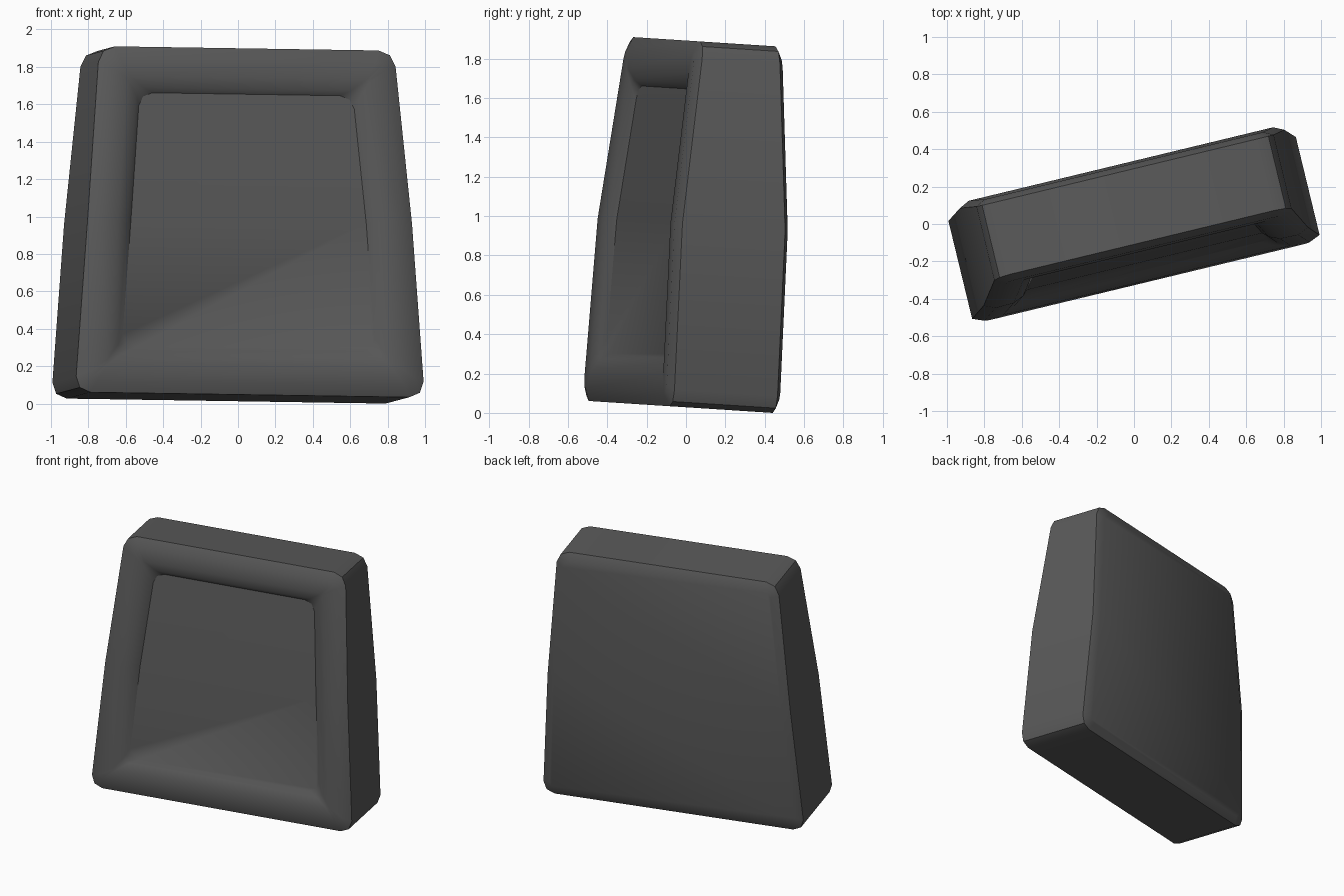
import bpy, bmesh, math
from mathutils import Matrix, Vector

if "Cube" in bpy.data.objects:
    bpy.data.objects.remove(bpy.data.objects["Cube"])

HALF_Z = 0.93


def lerp3(z, low, mid, top):
    """Value that changes linearly from bottom to middle to top."""
    t = z / HALF_Z
    return mid + (top - mid) * t if t > 0 else mid + (mid - low) * t


def half_width(z):
    return lerp3(z, 0.962, 0.892, 0.81)


def half_depth(z):
    return lerp3(z, 0.297, 0.296, 0.224)


def ring(inset, radius, side, sink):
    """Rounded trapezoid outline, inset from the body edge, following its bent face."""
    pts = []
    zt = HALF_Z - inset

    def corner(sx, sz, angles):
        for a in angles:
            z = sz * (zt - radius * (1 - math.sin(math.radians(a))))
            x = half_width(z) - inset - radius * (1 - math.cos(math.radians(a)))
            pts.append((sx * x, z))

    pts.append((half_width(0) - inset, 0))
    corner(1, 1, (0, 45, 90))
    corner(-1, 1, (90, 45, 0))
    pts.append((inset - half_width(0), 0))
    corner(-1, -1, (0, 45, 90))
    corner(1, -1, (90, 45, 0))
    return [Vector((x, side * (half_depth(z) - sink), z)) for x, z in pts]


# Outline steps from the back face, round the sides, to the recessed front panel
steps = [
    (0.055, 0.05, 1, 0.0),      # back face
    (0.0, 0.085, 1, 0.027),     # side, back edge
    (0.0, 0.085, -1, 0.027),    # side, front edge
    (0.06, 0.05, -1, 0.0),      # frame crest, outer
    (0.16, 0.015, -1, 0.003),   # frame crest, inner
    (0.218, 0.04, -1, 0.028),   # sloped lip
    (0.245, 0.07, -1, 0.055),   # panel
]

bm = bmesh.new()
rings = [[bm.verts.new(p) for p in ring(*s)] for s in steps]
n = len(rings[0])
for a, b in zip(rings, rings[1:]):
    for i in range(n):
        j = (i + 1) % n
        bm.faces.new((a[i], a[j], b[j], b[i]))
for r in (rings[0], rings[-1]):
    # caps are split at mid height, where the faces bend
    bm.faces.new(r[:8])
    bm.faces.new(r[7:] + r[:1])
bmesh.ops.recalc_face_normals(bm, faces=bm.faces)

# Turn, lean and place the body on the ground
tilt = Matrix.Rotation(math.radians(-3.7), 4, 'X') @ Matrix.Rotation(math.radians(13.6), 4, 'Z')
bm.transform(tilt)
lo = [min(v.co[k] for v in bm.verts) for k in range(3)]
hi = [max(v.co[k] for v in bm.verts) for k in range(3)]
bm.transform(Matrix.Translation((-(lo[0] + hi[0]) / 2, -(lo[1] + hi[1]) / 2, -lo[2])))

mesh = bpy.data.meshes.new("framed_block")
bm.to_mesh(mesh)
bm.free()
obj = bpy.data.objects.new("framed_block", mesh)
bpy.context.collection.objects.link(obj)

mat = bpy.data.materials.new("dark_grey")
mat.diffuse_color = (0.1, 0.1, 0.1, 1)
mat.use_nodes = True
mat.node_tree.nodes["Principled BSDF"].inputs["Base Color"].default_value = mat.diffuse_color
mesh.materials.append(mat)

bpy.context.view_layer.objects.active = obj
obj.select_set(True)
bpy.ops.object.shade_smooth_by_angle(angle=math.radians(30))
